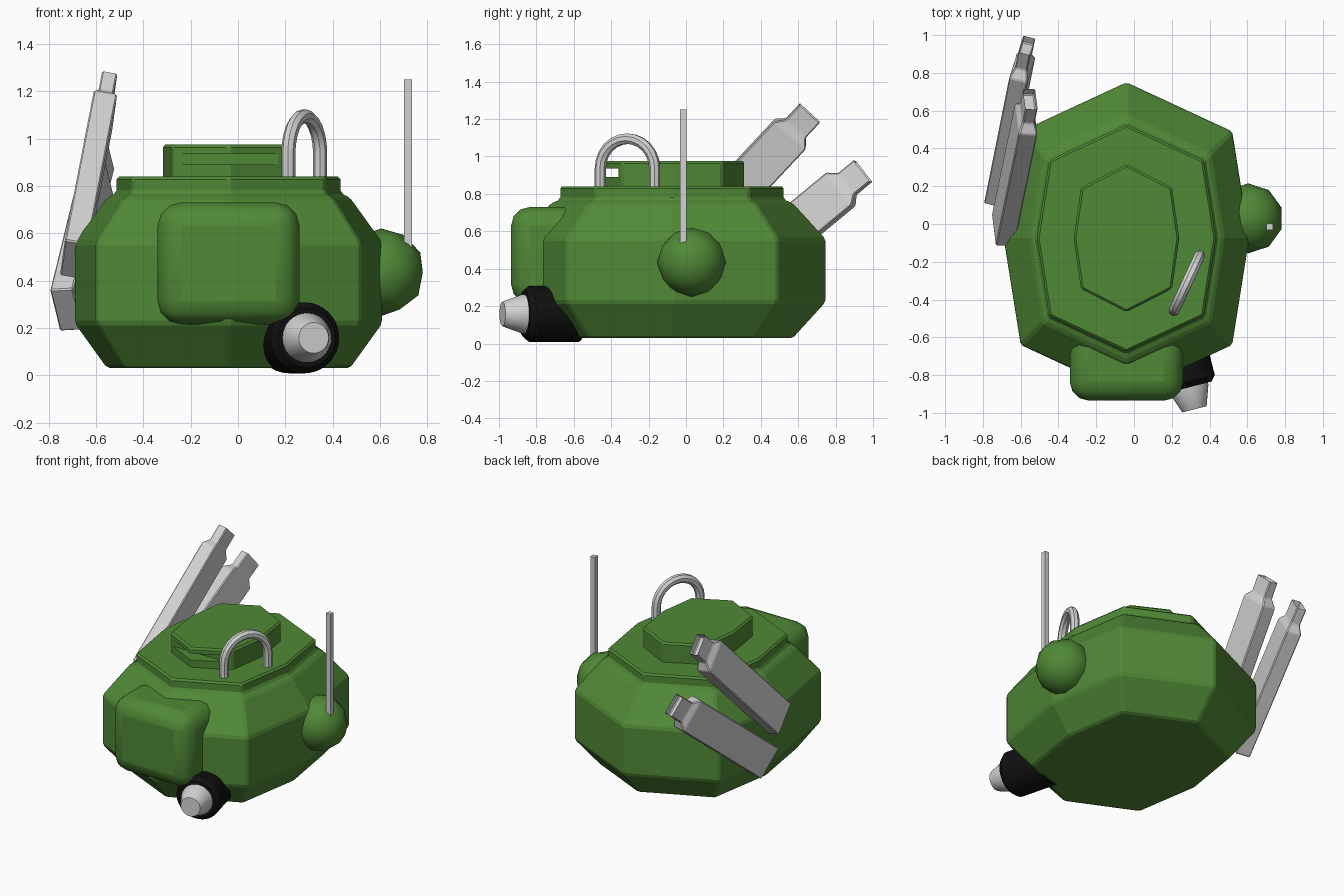
import bpy, bmesh, math
from mathutils import Vector, Matrix

cube = bpy.data.objects.get("Cube")
if cube:
    bpy.data.objects.remove(cube, do_unlink=True)


def material(name, rgb):
    m = bpy.data.materials.new(name)
    m.use_nodes = True
    m.diffuse_color = (*rgb, 1)
    m.node_tree.nodes["Principled BSDF"].inputs["Base Color"].default_value = (*rgb, 1)
    return m


GREEN = material("moss green", (0.08, 0.25, 0.037))
GREY = material("light grey", (0.65, 0.65, 0.65))
BLACK = material("black", (0.005, 0.005, 0.005))


def add_object(name, bm, mat):
    bmesh.ops.recalc_face_normals(bm, faces=bm.faces[:])
    mesh = bpy.data.meshes.new(name)
    bm.to_mesh(mesh)
    bm.free()
    mesh.materials.append(mat)
    ob = bpy.data.objects.new(name, mesh)
    bpy.context.collection.objects.link(ob)
    return ob


def loft(bm, rings):
    """Skin a stack of equal-sized point rings and cap both ends; returns the last cap."""
    loops = [[bm.verts.new(p) for p in ring] for ring in rings]
    for a, b in zip(loops, loops[1:]):
        for i in range(len(a)):
            j = (i + 1) % len(a)
            bm.faces.new((a[i], a[j], b[j], b[i]))
    bm.faces.new(loops[0][::-1])
    return bm.faces.new(loops[-1])


def bevel(ob, width, segments=1):
    mod = ob.modifiers.new("edges", "BEVEL")
    mod.width = width
    mod.segments = segments
    mod.limit_method = "ANGLE"
    mod.angle_limit = math.radians(15)


def smooth(ob, angle=30):
    bpy.ops.object.select_all(action="DESELECT")
    ob.select_set(True)
    bpy.context.view_layer.objects.active = ob
    bpy.ops.object.shade_smooth_by_angle(angle=math.radians(angle))


# Long octagon shared by the hull, rim and hatch
CENTRE = Vector((-0.04, -0.075, 0))
OCTAGON = [(0, 0.825), (-0.56, 0.565), (-0.65, 0), (-0.56, -0.565),
           (0, -0.825), (0.56, -0.565), (0.65, 0), (0.56, 0.565)]


def octagon(z, sx, sy=None):
    return [CENTRE + Vector((x * sx, y * (sy or sx), z)) for x, y in OCTAGON]


# Hull with its raised rim
bm = bmesh.new()
loft(bm, [octagon(z, s) for z, s in
          ((0.03, 0.79), (0.22, 1), (0.56, 1), (0.75, 0.79), (0.77, 0.73), (0.84, 0.73))])
hull = add_object("hull", bm, GREEN)
bevel(hull, 0.012)

# Hatch with a viewing slot cut through its front
bm = bmesh.new()
loft(bm, [octagon(z, 0.43, 0.475) for z in (0.82, 0.975)])
hatch = add_object("hatch", bm, GREEN)
bevel(hatch, 0.012)


def box(name, low, high, mat):
    low, high = Vector(low), Vector(high)
    b = bmesh.new()
    bmesh.ops.create_cube(b, size=1, matrix=Matrix.Translation((low + high) / 2)
                          @ Matrix.Diagonal((*(high - low), 1)))
    return add_object(name, b, mat)


cutter = box("slot_cutter", (-0.25, -0.6, 0.89), (0.17, -0.36, 0.935), GREEN)
cutter.hide_render = True
cutter.hide_viewport = True
slot = hatch.modifiers.new("slot", "BOOLEAN")
slot.operation = "DIFFERENCE"
slot.object = cutter

# Soft pouch on the front
pouch = box("front_pouch", (-0.34, -0.935, 0.215), (0.26, -0.5, 0.73), GREEN)
bevel(pouch, 0.1, 3)
smooth(pouch, 60)

# Side ball and antenna
bm = bmesh.new()
bmesh.ops.create_icosphere(bm, subdivisions=2, radius=0.185,
                           matrix=Matrix.Translation((0.605, 0.03, 0.435)))
smooth(add_object("side_ball", bm, GREEN), 60)
box("antenna", (0.702, -0.032, 0.5), (0.736, 0.002, 1.25), GREY)

# Headlamp: housing and tapered lens on one slanted axis
LAMP_AXIS = Vector((0.25, -0.97, 0)).normalized()
LAMP_FRONT = Vector((0.29, -0.865, 0.158))


def turned(name, profile, mat, sides=32):
    side = LAMP_AXIS.cross(Vector((0, 0, 1)))
    rings = []
    for along, r in profile:
        c = LAMP_FRONT + LAMP_AXIS * along
        rings.append([c + side * r * math.cos(k * math.tau / sides)
                      + Vector((0, 0, r * math.sin(k * math.tau / sides)))
                      for k in range(sides)])
    b = bmesh.new()
    loft(b, rings)
    ob = add_object(name, b, mat)
    smooth(ob)
    return ob


turned("lamp_housing", [(-0.3, 0.15), (-0.03, 0.15), (0, 0.125)], BLACK)
turned("lamp_lens", [(-0.02, 0.105), (0.01, 0.105), (0.11, 0.07), (0.12, 0.065)], GREY)

# Arched grab handle on the lid
curve = bpy.data.curves.new("grab_handle", "CURVE")
curve.dimensions = "3D"
curve.bevel_depth = 0.03
curve.bevel_resolution = 2
curve.use_fill_caps = True
along = Vector((0.42, 0.907, 0))
mid, radius = Vector((0.28, -0.313, 0.935)), 0.16
arc = [mid + along * radius * math.cos(math.pi * k / 12)
       + Vector((0, 0, radius * math.sin(math.pi * k / 12))) for k in range(13)]
down = Vector((0, 0, 0.12))
path = [arc[0] - down, *arc, arc[-1] - down]
spline = curve.splines.new("POLY")
spline.points.add(len(path) - 1)
for point, p in zip(spline.points, path):
    point.co = (*p, 1)
handle = bpy.data.objects.new("grab_handle", curve)
bpy.context.collection.objects.link(handle)
curve.materials.append(GREY)
bpy.ops.object.select_all(action="DESELECT")
handle.select_set(True)
bpy.context.view_layer.objects.active = handle
bpy.ops.object.convert(target="MESH")
smooth(bpy.context.view_layer.objects.active)


# Two slanted scabbards with hollow grips
def scabbard(name, start, tip, width_hint):
    start, tip = Vector(start), Vector(tip)
    u = (tip - start).normalized()
    v = Vector(width_hint)
    v = (v - u * v.dot(u)).normalized()
    n = u.cross(v)
    length = (tip - start).length
    rings = []
    for s, w, t in ((0, 0.225, 0.1), (length - 0.16, 0.225, 0.1),
                    (length - 0.115, 0.145, 0.065), (length, 0.145, 0.065)):
        rings.append([start + u * s + v * a * w / 2 + n * b * t / 2
                      for a, b in ((-1, -1), (1, -1), (1, 1), (-1, 1))])
    b = bmesh.new()
    end = loft(b, rings)
    bmesh.ops.inset_region(b, faces=[end], thickness=0.014)
    bmesh.ops.translate(b, verts=end.verts[:], vec=-u * 0.05)
    bevel(add_object(name, b, GREY), 0.006)


scabbard("upper_scabbard", (-0.693, -0.035, 0.487), (-0.548, 0.665, 1.235), (-0.1, 0.71, -0.71))
scabbard("lower_scabbard", (-0.725, 0.163, 0.275), (-0.567, 0.95, 0.925), (0.2, 0.65, -0.76))
